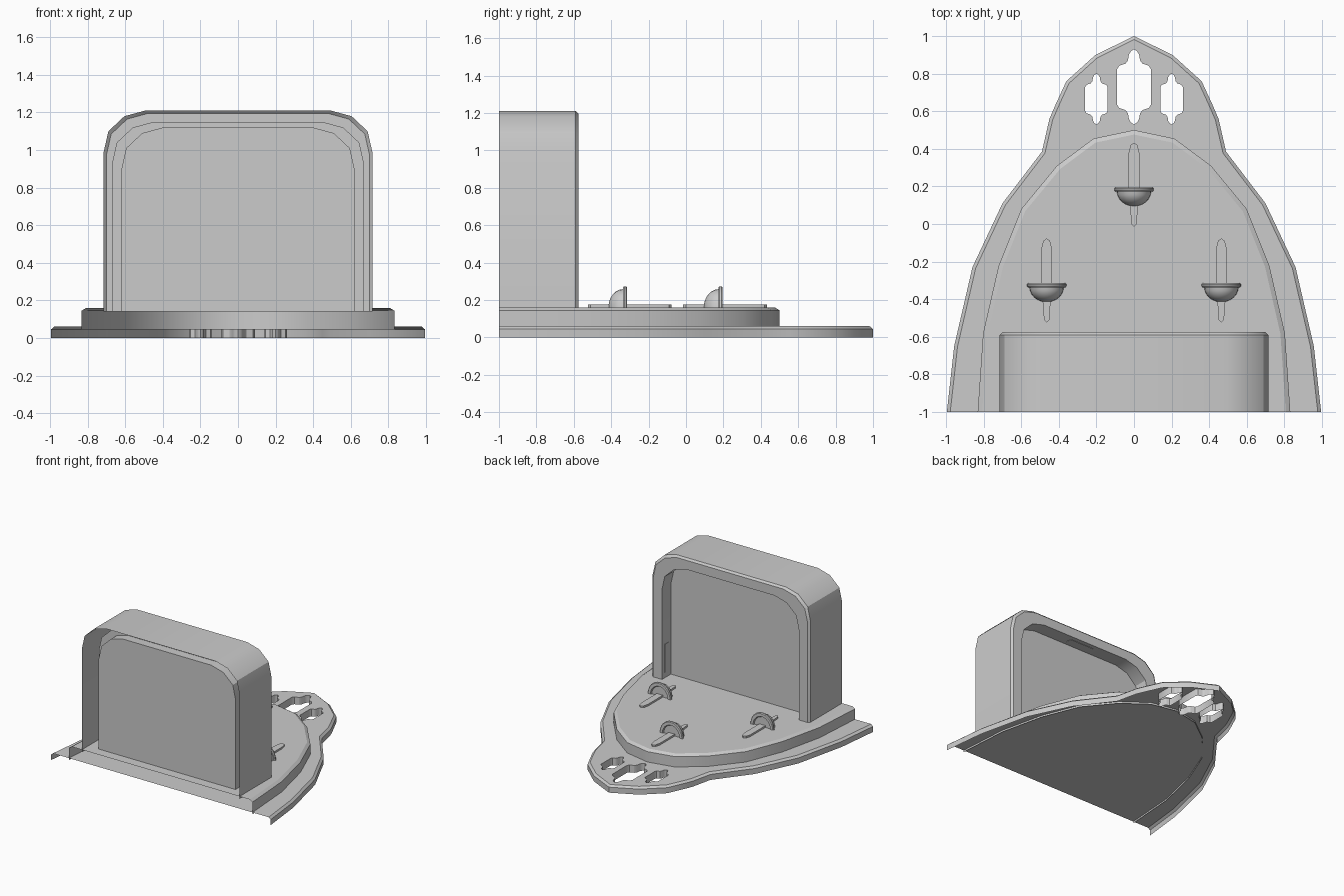
import bpy, bmesh, math
from mathutils import Vector

cube = bpy.data.objects.get("Cube")
if cube:
    bpy.data.objects.remove(cube, do_unlink=True)

grey = bpy.data.materials.new("plain grey")
grey.use_nodes = True
colour = (0.6, 0.6, 0.6, 1)
grey.diffuse_color = colour
grey.node_tree.nodes["Principled BSDF"].inputs["Base Color"].default_value = colour


def finish(bm, name, facing):
    """Weld, orient by the largest face, and make a smooth-by-angle object."""
    bmesh.ops.remove_doubles(bm, verts=bm.verts, dist=0.0005)
    bmesh.ops.recalc_face_normals(bm, faces=bm.faces)
    big = max(bm.faces, key=lambda f: f.calc_area())
    if big.normal.dot(Vector(facing)) < 0:
        bmesh.ops.reverse_faces(bm, faces=bm.faces)
    mesh = bpy.data.meshes.new(name)
    bm.to_mesh(mesh)
    bm.free()
    ob = bpy.data.objects.new(name, mesh)
    bpy.context.collection.objects.link(ob)
    mesh.materials.append(grey)
    bpy.ops.object.select_all(action='DESELECT')
    ob.select_set(True)
    bpy.context.view_layer.objects.active = ob
    bpy.ops.object.shade_smooth_by_angle(angle=math.radians(32))


def mirrored(half):
    """Complete a half path that ends on or near the centre line."""
    return half + [(-x, y) for x, y in reversed(half) if x > 0]


def inset(path, d):
    """Move an open path inward, keeping its ends on the cut edge."""
    out = []
    for i, p in enumerate(path):
        a, b = Vector(path[max(i - 1, 0)]), Vector(path[min(i + 1, len(path) - 1)])
        t = (b - a).normalized()
        out.append((p[0] - t.y * d, max(p[1] + t.x * d, -1)))
    return out


def strip(bm, rings, closed=False):
    """Bridge successive rings of points with quads."""
    rows = [[bm.verts.new(p) for p in r] for r in rings]
    for a, b in zip(rows, rows[1:]):
        n = len(a)
        for i in range(n if closed else n - 1):
            j = (i + 1) % n
            bm.faces.new((a[i], a[j], b[j], b[i]))
    return rows


def tier(name, path, bottom, top, bevel, holes=()):
    """Bevelled plate, open underneath and along its cut edge."""
    bm = bmesh.new()
    lid = inset(path, bevel)
    strip(bm, [[(x, y, bottom) for x, y in path],
               [(x, y, top - 0.015) for x, y in path],
               [(x, y, top) for x, y in lid]])
    edges = []
    for loop in [lid, *holes]:
        vs = [bm.verts.new((x, y, top)) for x, y in loop]
        edges += [bm.edges.new((vs[i - 1], vs[i])) for i in range(len(vs))]
    bmesh.ops.triangle_fill(bm, edges=edges, use_beauty=True, normal=(0, 0, 1))
    for loop in holes:
        strip(bm, [[(x, y, z) for x, y in loop] for z in (top, bottom)], True)
    finish(bm, name, (0, 0, 1))


def cutout(cx, cy, w, h):
    """Pointed window outline, symmetric both ways."""
    q = [(1, 0.47), (0.88, 0.56), (0.5, 0.62), (0.36, 0.7), (0.3, 0.86), (0.18, 0.95)]
    upper = mirrored(q + [(0, 1)])
    unit = upper + [(-x, -y) for x, y in upper]
    return [(cx + x * w, cy + y * h) for x, y in unit]


# Base: wide lower plate with three windows, and a smaller raised floor
base_path = mirrored([(0.996, -1), (0.957, -0.65), (0.86, -0.23), (0.7, 0.11), (0.49, 0.385),
                      (0.45, 0.56), (0.42, 0.63), (0.36, 0.76), (0.205, 0.9), (0, 1)])
windows = [cutout(0, 0.73, 0.09, 0.2)]
windows += [cutout(s * 0.2, 0.665, 0.06, 0.135) for s in (-1, 1)]
tier("base_plate", base_path, 0, 0.06, 0.018, windows)

floor_path = mirrored([(0.832, -1), (0.803, -0.58), (0.72, -0.22), (0.6, 0.08),
                       (0.41, 0.31), (0.215, 0.455), (0, 0.5)])
tier("raised_floor", floor_path, 0.045, 0.16, 0.024)


def arch(w, h, y, foot=0.14):
    """Rounded arch outline standing at depth y."""
    half = [(w, foot), (w, h - 0.22), (w - 0.025, h - 0.11),
            (w - 0.11, h - 0.03), (w - 0.22, h)]
    return [(x, y, z) for x, z in mirrored(half)]


# Arched housing with a flat frame and a straight-sided niche
bm = bmesh.new()
rows = strip(bm, [arch(0.715, 1.21, -1), arch(0.715, 1.21, -0.59),
                  arch(0.7, 1.195, -0.575), arch(0.62, 1.12, -0.575),
                  arch(0.62, 1.12, -0.69)])
bm.faces.new(rows[-1])
finish(bm, "arched_housing", (0, 1, 0))

# Rear side of the panel inside the housing, with a stepped rim
bm = bmesh.new()
rows = strip(bm, [arch(0.67, 1.15, -0.58), arch(0.67, 1.15, -0.845),
                  arch(0.62, 1.12, -0.845), arch(0.62, 1.12, -0.918)])
bm.faces.new(rows[-1])
finish(bm, "inner_panel", (0, -1, 0))


def box(name, centre, size):
    bm = bmesh.new()
    bmesh.ops.create_cube(bm, size=1)
    for v in bm.verts:
        v.co = Vector(a * b for a, b in zip(v.co, size)) + Vector(centre)
    finish(bm, name, (0, 0, 1))


# Thin tabs on the niche walls
for side, s in (("left", 1), ("right", -1)):
    box(side + "_niche_tab", (s * 0.62, -0.635, 0.32), (0.006, 0.05, 0.23))
box("top_niche_tab", (0, -0.635, 1.12), (0.22, 0.05, 0.006))


def peg(name, px, py):
    """Flat tongue carrying a quarter-sphere cup with a half-disc rim."""
    # Tongue
    path = mirrored([(0.014, -0.185), (0.02, -0.1), (0.028, 0), (0.028, 0.195),
                     (0.018, 0.235), (0, 0.248)]) + [(0, -0.2)]
    bm = bmesh.new()
    rows = strip(bm, [[(px + x, py + y, z) for x, y in path] for z in (0.15, 0.175)], True)
    bm.faces.new(rows[-1])
    finish(bm, name + "_tongue", (0, 0, 1))

    # Cup: half rings shrinking toward the front
    angles = [math.pi * i / 12 for i in range(13)]

    def half_ring(r, y):
        return [(px + r * math.cos(a), py + y, 0.16 + 1.08 * r * math.sin(a)) for a in angles]
    bm = bmesh.new()
    strip(bm, [half_ring(0.09 * math.cos(t) + 0.001, -0.01 - 0.08 * math.sin(t))
               for t in [math.pi / 2 * k / 6 for k in range(7)]])
    finish(bm, name + "_cup", (0, -1, 0))

    # Rim with a recessed back face
    bm = bmesh.new()
    rows = strip(bm, [half_ring(0.088, -0.012), half_ring(0.1, -0.012), half_ring(0.105, -0.005),
                      half_ring(0.105, 0.004), half_ring(0.1, 0.01), half_ring(0.078, 0.01),
                      half_ring(0.072, 0)])
    bm.faces.new(rows[-1])
    finish(bm, name + "_rim", (0, 1, 0))


peg("centre_peg", 0, 0.185)
peg("left_peg", 0.465, -0.325)
peg("right_peg", -0.465, -0.325)
